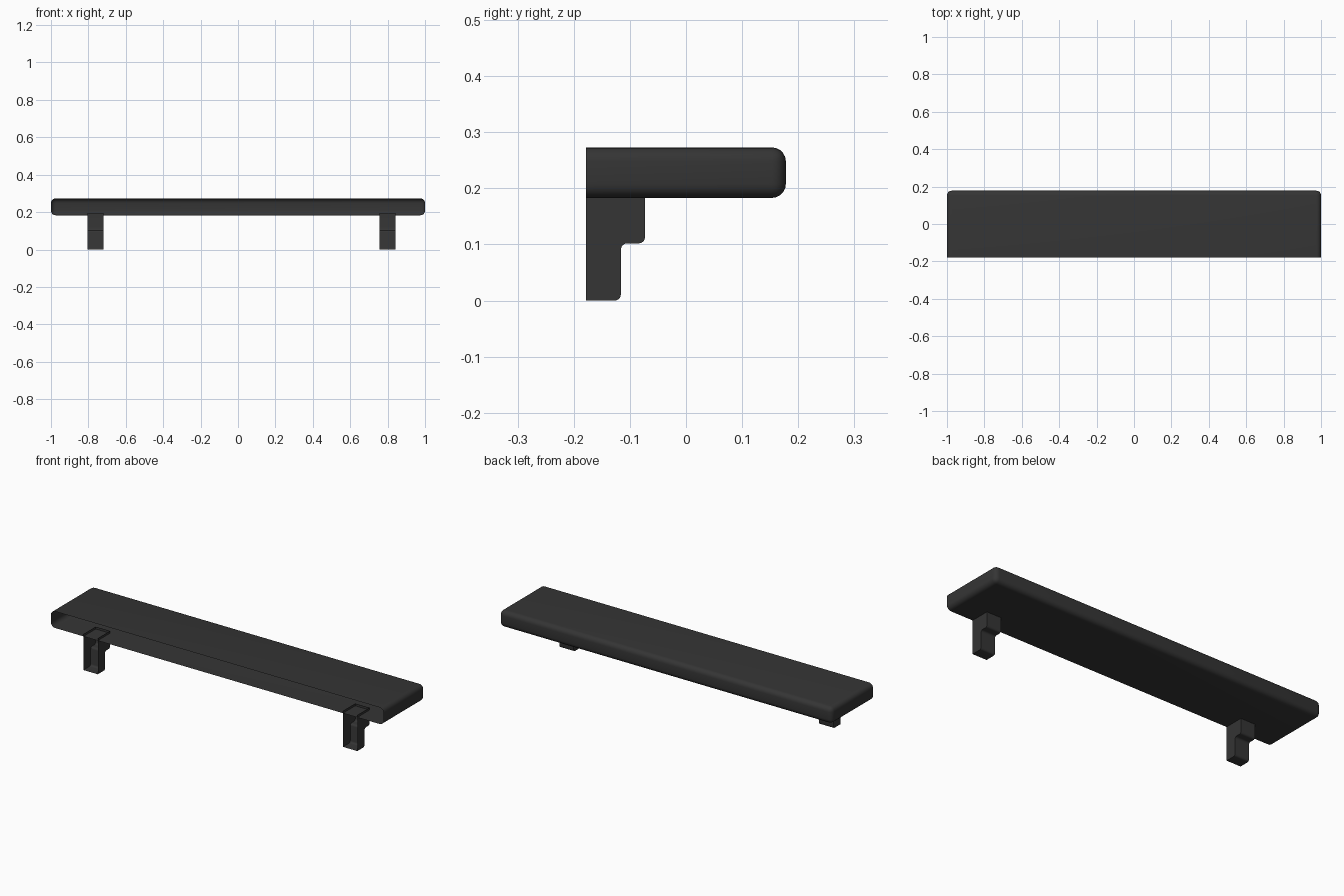
import bpy, bmesh
from mathutils import Vector

cube = bpy.data.objects.get("Cube")
if cube:
    bpy.data.objects.remove(cube, do_unlink=True)

FRONT, BACK = -0.178, 0.178

charcoal = bpy.data.materials.new("charcoal")
charcoal.use_nodes = True
charcoal.diffuse_color = (0.035, 0.035, 0.035, 1)
charcoal.node_tree.nodes["Principled BSDF"].inputs["Base Color"].default_value = charcoal.diffuse_color


def finish(bm, name):
    mesh = bpy.data.meshes.new(name)
    bm.to_mesh(mesh)
    bm.free()
    mesh.materials.append(charcoal)
    obj = bpy.data.objects.new(name, mesh)
    bpy.context.collection.objects.link(obj)
    bpy.ops.object.select_all(action='DESELECT')
    obj.select_set(True)
    bpy.context.view_layer.objects.active = obj
    bpy.ops.object.shade_smooth_by_angle(angle=0.6)
    return obj


def on_front(element):
    return all(abs(v.co.y - FRONT) < 1e-4 for v in element.verts)


# Hollow shelf board: rounded everywhere except the open front
def make_shelf(bottom, top, radius):
    bm = bmesh.new()
    bmesh.ops.create_cube(bm, size=1)
    for v in bm.verts:
        v.co = Vector((v.co.x * 2, v.co.y * (BACK - FRONT),
                       (bottom + top) / 2 + v.co.z * (top - bottom)))
    bmesh.ops.delete(bm, geom=[f for f in bm.faces if on_front(f)], context='FACES_ONLY')
    bmesh.ops.bevel(bm, geom=[e for e in bm.edges if not on_front(e)],
                    offset=radius, segments=5, profile=0.5, affect='EDGES')
    finish(bm, "shelf_board")


# Hollow stepped bracket: open at the front and at the top
def make_bracket(name, x_min, x_max):
    profile = [(FRONT, 0), (-0.116, 0), (-0.116, 0.102),
               (-0.073, 0.102), (-0.073, 0.195), (FRONT, 0.195)]
    bm = bmesh.new()
    side = bm.faces.new([bm.verts.new((x_min, y, z)) for y, z in profile])
    extruded = bmesh.ops.extrude_face_region(bm, geom=[side], use_keep_orig=True)["geom"]
    bmesh.ops.translate(bm, vec=(x_max - x_min, 0, 0),
                        verts=[g for g in extruded if isinstance(g, bmesh.types.BMVert)])
    bmesh.ops.recalc_face_normals(bm, faces=bm.faces)
    openings = [f for f in bm.faces
                if on_front(f) or all(v.co.z > 0.19 for v in f.verts)]
    bmesh.ops.delete(bm, geom=openings, context='FACES')
    # Round the three corners of the step
    corners = [e for e in bm.edges
               if abs(e.verts[0].co.x - e.verts[1].co.x) > 0.01
               and e.verts[0].co.z < 0.15 and not on_front(e)]
    bmesh.ops.bevel(bm, geom=corners, offset=0.011, segments=4,
                    profile=0.5, affect='EDGES')
    finish(bm, name)


make_shelf(0.183, 0.273, 0.025)
make_bracket("right_bracket", -0.804, -0.718)
make_bracket("left_bracket", 0.756, 0.842)
